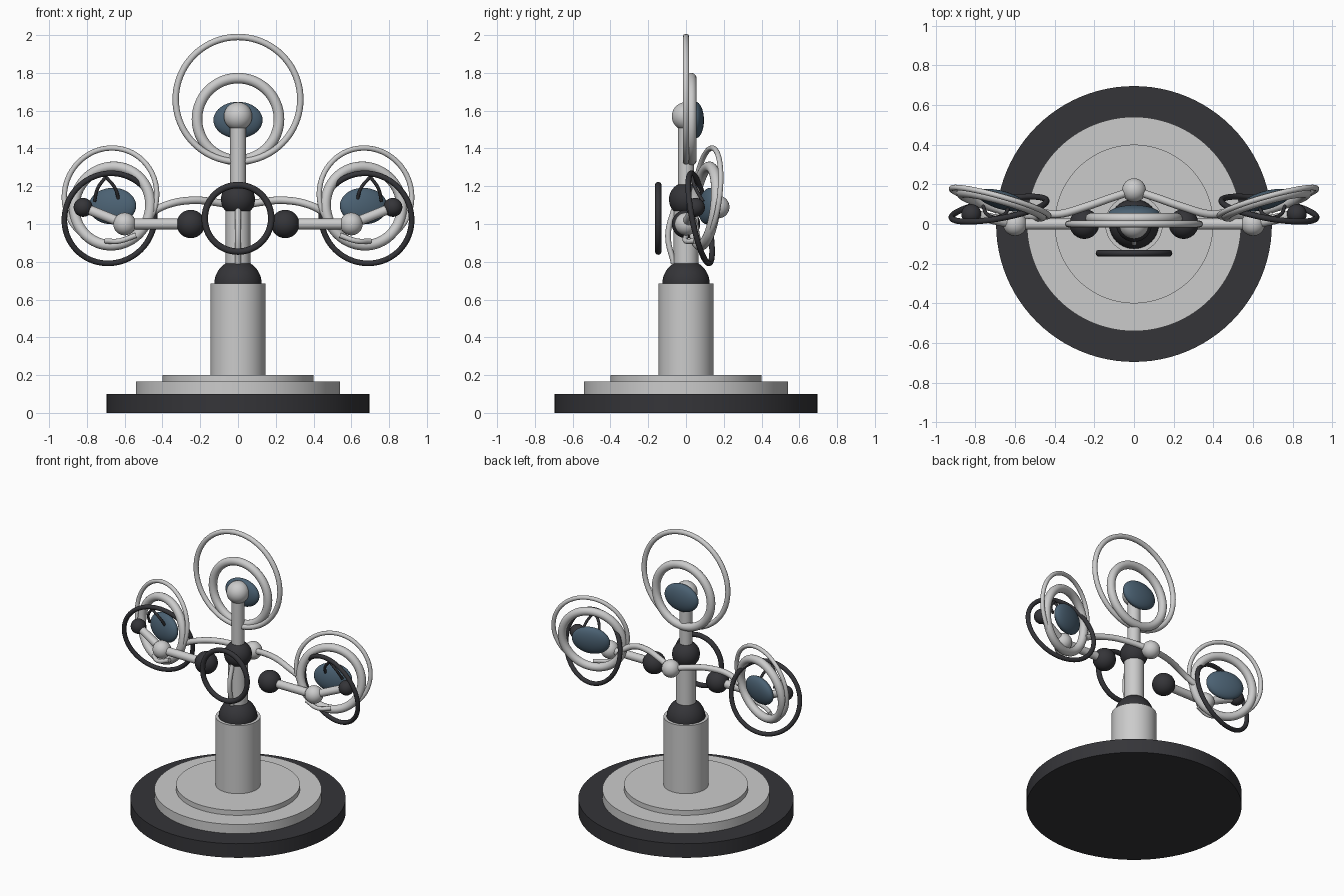
import bpy
from mathutils import Vector

if "Cube" in bpy.data.objects:
    bpy.data.objects.remove(bpy.data.objects["Cube"])

def material(name, col):
    m = bpy.data.materials.new(name)
    m.diffuse_color = col
    m.use_nodes = True
    m.node_tree.nodes["Principled BSDF"].inputs["Base Color"].default_value = m.diffuse_color
    return m

DARK = material("charcoal", (0.035, 0.035, 0.04, 1))
BLUE = material("slate_blue", (0.07, 0.12, 0.17, 1))

def finish(name, mat=None):
    o = bpy.context.object
    o.name = name
    if mat:
        o.data.materials.append(mat)
    bpy.ops.object.shade_smooth_by_angle()
    return o

def disc(name, r, z0, z1, mat=None, verts=96):
    bpy.ops.mesh.primitive_cylinder_add(vertices=verts, radius=r, depth=z1 - z0, location=(0, 0, (z0 + z1) / 2))
    return finish(name, mat)

def ball(name, loc, r, mat=None):
    bpy.ops.mesh.primitive_uv_sphere_add(segments=40, ring_count=24, radius=r, location=loc)
    return finish(name, mat)

def facing(n):
    return Vector(n).to_track_quat('Z', 'Y').to_euler()

def ring(name, loc, outer, tube, normal=(0, 1, 0), mat=None):
    bpy.ops.mesh.primitive_torus_add(major_radius=outer - tube, minor_radius=tube, major_segments=80,
                                     minor_segments=16, location=loc, rotation=facing(normal))
    return finish(name, mat)

def lens(name, loc, normal=(0, 1, 0)):
    o = ball(name, loc, 1, BLUE)
    # local x stays horizontal, local z is the facing direction
    o.rotation_euler = facing(normal)
    o.scale = (0.13, 0.097, 0.045)
    return o

def rod(name, a, b, r, mat=None):
    a, b = Vector(a), Vector(b)
    bpy.ops.mesh.primitive_cylinder_add(vertices=32, radius=r, depth=(b - a).length, location=(a + b) / 2,
                                        rotation=facing(b - a))
    return finish(name, mat)

def tube(name, pts, r, mat=None):
    c = bpy.data.curves.new(name, 'CURVE')
    c.dimensions = '3D'
    c.bevel_depth = r
    c.bevel_resolution = 4
    c.use_fill_caps = True
    s = c.splines.new('BEZIER')
    s.bezier_points.add(len(pts) - 1)
    for p, co in zip(s.bezier_points, pts):
        p.co = co
        p.handle_left_type = p.handle_right_type = 'AUTO'
    o = bpy.data.objects.new(name, c)
    bpy.context.collection.objects.link(o)
    if mat:
        c.materials.append(mat)
    return o

# Stepped base and column
disc("base_plinth", 0.695, 0, 0.10, DARK)
disc("base_step_lower", 0.54, 0.10, 0.165)
disc("base_step_upper", 0.40, 0.165, 0.20)
disc("column", 0.145, 0.20, 0.685)
ball("column_joint", (0, 0, 0.685), 0.125, DARK)

# Central spine
disc("lower_post", 0.065, 0.74, 1.12, verts=40)
ball("middle_joint", (0, 0, 1.13), 0.09, DARK)
disc("upper_post", 0.042, 1.15, 1.55, verts=40)
ball("top_ball", (0, 0, 1.57), 0.075)

# Upper rings and lens
ring("top_large_ring", (0, 0, 1.66), 0.347, 0.017)
ring("top_thick_ring", (0, 0.028, 1.555), 0.245, 0.028)
lens("top_lens", (0, 0.05, 1.55))

# Front ring and bow
ring("front_ring", (0, -0.147, 1.03), 0.193, 0.017, mat=DARK)
tube("front_bow", [(0, -0.06, 1.09), (0, -0.095, 0.94), (0, -0.065, 0.79)], 0.015)

# Rear ball
ball("rear_ball", (0, 0.17, 1.09), 0.06)

# Arms with ring pods, one each side
for side, s in (("left", -1), ("right", 1)):
    light_n = (-0.28 * s, 1, -0.12)
    dark_n = (0.18 * s, 1, 0.2)
    elbow, wrist = (0.6 * s, 0, 1.0), (0.82 * s, 0.05, 1.088)
    ball(side + "_shoulder", (0.25 * s, 0, 1.0), 0.075, DARK)
    rod(side + "_upper_arm", (0.25 * s, 0, 1.0), elbow, 0.028)
    ball(side + "_elbow", elbow, 0.06)
    rod(side + "_forearm", elbow, wrist, 0.026)
    ball(side + "_wrist", wrist, 0.05, DARK)
    tube(side + "_rear_strut", [(0, 0.17, 1.09), (0.12 * s, 0.13, 1.115), (0.25 * s, 0.085, 1.125),
                                (0.38 * s, 0.05, 1.10), (0.46 * s, 0.055, 1.06)], 0.02)
    ring(side + "_large_ring", (0.675 * s, 0.11, 1.15), 0.268, 0.014, light_n)
    ring(side + "_thick_ring", (0.665 * s, 0.10, 1.095), 0.237, 0.028, light_n)
    ring(side + "_dark_ring", (0.68 * s, 0.075, 1.03), 0.258, 0.015, dark_n, DARK)
    lens(side + "_lens", (0.665 * s, 0.12, 1.095), light_n)
    # Thin fork between dark ring and lens
    for k in (-0.07, 0.06):
        tube(side + "_fork", [(0.70 * s, 0.03, 1.25), ((0.70 + k * 0.7) * s, 0.05, 1.19),
                              ((0.70 + k) * s, 0.09, 1.12)], 0.009, DARK)
    # Small bow under the pod
    tube(side + "_pod_bow", [(0.70 * s, 0.05, 0.91), (0.63 * s, 0.0, 0.91), (0.54 * s, 0.0, 0.94)], 0.014)
